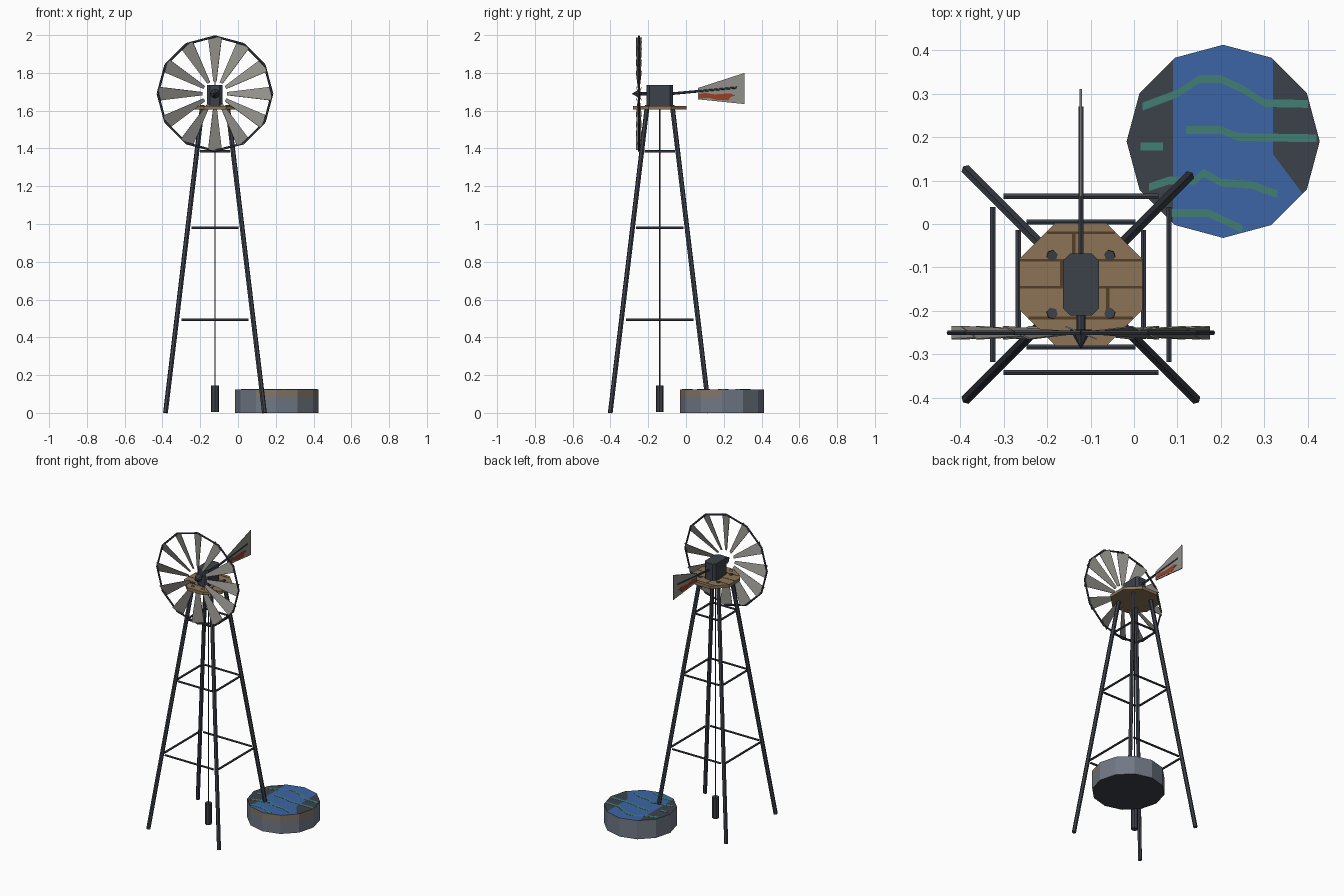
import bpy, bmesh, math
from mathutils import Matrix, Vector

cube = bpy.data.objects.get("Cube")
if cube:
    bpy.data.objects.remove(cube, do_unlink=True)


def material(name, r, g, b):
    lin = [(c / 255 / 12.92) if c < 11 else ((c / 255 + 0.055) / 1.055) ** 2.4 for c in (r, g, b)]
    mat = bpy.data.materials.new(name)
    mat.use_nodes = True
    mat.diffuse_color = (*lin, 1)
    mat.node_tree.nodes["Principled BSDF"].inputs["Base Color"].default_value = (*lin, 1)
    return mat


dark = material("dark iron", 60, 65, 74)
steel = material("galvanised steel", 146, 144, 138)
tank_grey = material("tank grey", 112, 120, 132)
tank_stain = material("tank stain", 130, 118, 104)
wood = material("plank wood", 140, 116, 86)
seam_brown = material("plank seam", 84, 62, 40)
water = material("water blue", 60, 101, 166)
algae = material("algae green", 66, 126, 116)
rust = material("rust red", 152, 64, 36)


def finish(name, bm, *mats):
    bmesh.ops.recalc_face_normals(bm, faces=bm.faces)
    mesh = bpy.data.meshes.new(name)
    bm.to_mesh(mesh)
    bm.free()
    for m in mats:
        mesh.materials.append(m)
    obj = bpy.data.objects.new(name, mesh)
    bpy.context.collection.objects.link(obj)
    return obj


def add_prism(bm, outline, low, high, matrix=Matrix()):
    """Extrude a 2D outline between two local heights."""
    base = [bm.verts.new(matrix @ Vector((x, y, low))) for x, y in outline]
    top = [bm.verts.new(matrix @ Vector((x, y, high))) for x, y in outline]
    bm.faces.new(base[::-1])
    bm.faces.new(top)
    n = len(base)
    for i in range(n):
        j = (i + 1) % n
        bm.faces.new((base[i], base[j], top[j], top[i]))


def prism(name, outline, low, high, mat, matrix=Matrix()):
    bm = bmesh.new()
    add_prism(bm, outline, low, high, matrix)
    return finish(name, bm, mat)


def add_bar(bm, a, b, radius, sides=6, end_radius=None):
    a, b = Vector(a), Vector(b)
    turn = (b - a).to_track_quat('Z', 'Y').to_matrix().to_4x4()
    bmesh.ops.create_cone(bm, cap_ends=True, segments=sides, radius1=radius,
                          radius2=radius if end_radius is None else end_radius,
                          depth=(b - a).length, matrix=Matrix.Translation((a + b) / 2) @ turn)


def bar(name, a, b, radius, mat, sides=6, end_radius=None):
    bm = bmesh.new()
    add_bar(bm, a, b, radius, sides, end_radius)
    return finish(name, bm, mat)


def ngon(n, radius, cx=0, cy=0, start=0):
    return [(cx + radius * math.cos(start + i * math.tau / n),
             cy + radius * math.sin(start + i * math.tau / n)) for i in range(n)]


def rect(x0, x1, y0, y1):
    return [(x0, y0), (x1, y0), (x1, y1), (x0, y1)]


CX, CY = -0.122, -0.139      # tower axis
DECK = 1.625                 # top of the platform
HUB = Vector((CX, -0.25, 1.69))

# Tower legs
foot, head = 0.262, 0.066
for sx, side in ((-1, "right"), (1, "left")):
    for sy, end in ((-1, "front"), (1, "back")):
        bar(f"{end}_{side}_leg", (CX + sx * foot, CY + sy * foot, 0),
            (CX + sx * head, CY + sy * head, DECK + 0.004), 0.013, dark)

# Cross braces, four per level
for level, (z, half) in enumerate(((0.493, 0.178), (0.98, 0.125), (1.385, 0.08))):
    off = foot + (head - foot) * z / DECK
    bm = bmesh.new()
    for s in (-1, 1):
        add_bar(bm, (CX - half, CY + s * off, z), (CX + half, CY + s * off, z), 0.007)
        add_bar(bm, (CX + s * off, CY - half, z), (CX + s * off, CY + half, z), 0.007)
    finish(f"braces_{level + 1}", bm, dark)

# Pump rod and pump
bar("pump_rod", (CX, CY, 0.14), (CX, CY, DECK - 0.01), 0.003, dark)
bar("pump_cylinder", (CX, CY, 0.004), (CX, CY, 0.145), 0.021, dark, 8)

# Octagonal platform with plank seams
prism("platform", ngon(8, 0.153, CX, CY, math.pi / 8), DECK - 0.02, DECK, wood)
bm = bmesh.new()
for y, half in ((-0.02, 0.078), (-0.083, 0.14), (-0.145, 0.141), (-0.216, 0.12)):
    add_prism(bm, rect(CX - half, CX + half, y - 0.003, y + 0.003), DECK, DECK + 0.001)
for x, y0, y1 in ((-0.138, -0.08, -0.023), (-0.166, -0.142, -0.086), (-0.06, -0.213, -0.148)):
    add_prism(bm, rect(x - 0.004, x + 0.004, y0, y1), DECK, DECK + 0.001)
finish("plank_seams", bm, seam_brown)

# Gearbox with chamfered upright corners
w, d, c = 0.041, 0.071, 0.016
half_box = [(w, -d + c), (w, d - c), (w - c, d), (-w + c, d)]
box = half_box + [(-x, -y) for x, y in half_box]
prism("gearbox", [(CX + x, CY + y) for x, y in box], DECK, 1.735, dark)

# Shaft and pointed hub
bar("wheel_shaft", HUB, HUB + Vector((0, 0.05, 0)), 0.01, dark, 8)
bar("hub_cone", HUB + Vector((0, 0.008, 0)), HUB - Vector((0, 0.036, 0)), 0.026, dark, 8, 0.001)

# Wheel: twelve pitched blades and a twelve-sided rim
wheel = Matrix.Translation(HUB) @ Matrix.Rotation(math.pi / 2, 4, 'X')
blade = [(0.065, -0.009), (0.297, -0.039), (0.297, 0.039), (0.065, 0.009)]
blades, rim = bmesh.new(), bmesh.new()
corners = [wheel @ Vector((x, y, 0)) for x, y in ngon(12, 0.303)]
for i in range(12):
    turn = Matrix.Rotation(i * math.tau / 12, 4, 'Z') @ Matrix.Rotation(math.radians(-22), 4, 'X')
    add_prism(blades, blade, -0.0015, 0.0015, wheel @ turn)
    add_bar(rim, corners[i - 1], corners[i], 0.006)
finish("wheel_blades", blades, steel)
finish("wheel_rim", rim, dark)

# Tail arm and vane with rusty streaks on both sides
bar("tail_arm", (CX, -0.075, 1.69), (CX, 0.27, 1.722), 0.007, dark)
side_on = Matrix(((0, 0, 1, CX), (1, 0, 0, 0), (0, 1, 0, 0), (0, 0, 0, 1)))
prism("tail_vane", [(0.063, 1.66), (0.31, 1.635), (0.31, 1.80), (0.063, 1.72)],
      -0.003, 0.003, steel, side_on)
streak = [(0.068, 1.664), (0.12, 1.668), (0.17, 1.656), (0.225, 1.655), (0.235, 1.672),
          (0.262, 1.68), (0.235, 1.692), (0.15, 1.686), (0.10, 1.694), (0.068, 1.688)]
prism("vane_rust", streak, -0.004, 0.004, rust, side_on)

# Water tank: stained upper wall, water surface with dark ends
TX, TY, TOP = 0.205, 0.19, 0.125
bm = bmesh.new()
add_prism(bm, ngon(12, 0.222, TX, TY), 0, TOP)


def cut(co, no, top_only):
    faces = [f for f in bm.faces if not top_only or f.calc_center_median().z > TOP - 0.001]
    edges = {e for f in faces for e in f.edges}
    verts = {v for f in faces for v in f.verts}
    bmesh.ops.bisect_plane(bm, geom=faces + list(edges) + list(verts), plane_co=co, plane_no=no)


slant = Vector((0.8, 0.6, 0))
corner = Vector((0.32, 0.16, TOP))
cut((0, 0, 0.082), (0, 0, 1), False)
cut((0.09, 0, 0), (1, 0, 0), True)
cut(corner, (1, 0, 0), True)
cut(corner, slant, True)
for f in bm.faces:
    p = f.calc_center_median()
    angle = math.degrees(math.atan2(p.y - TY, p.x - TX))
    if p.z > TOP - 0.001:
        dark_end = p.x < 0.09 or (p.x > 0.32 and (p - corner).dot(slant) > 0)
        f.material_index = 2 if dark_end else 3
    elif p.z < 0.001:
        f.material_index = 2
    else:
        f.material_index = 1 if p.z > 0.082 and -120 < angle < 0 else 0
finish("water_tank", bm, tank_grey, tank_stain, dark, water)

# Algae streaks floating on the water
paths = [
    [(0.02, 0.27), (0.1, 0.30), (0.15, 0.333), (0.2, 0.333), (0.25, 0.31), (0.3, 0.278), (0.4, 0.276)],
    [(0.12, 0.216), (0.2, 0.216), (0.24, 0.2), (0.42, 0.197)],
    [(0.035, 0.085), (0.08, 0.1), (0.14, 0.1), (0.16, 0.118), (0.2, 0.095), (0.27, 0.09), (0.33, 0.068)],
    [(0.08, 0.025), (0.17, 0.025), (0.25, -0.012)],
    [(0.015, 0.178), (0.067, 0.178)],
]
bm = bmesh.new()
for path in paths:
    up = [(x, y + 0.009) for x, y in path]
    down = [(x, y - 0.009) for x, y in path]
    add_prism(bm, down + up[::-1], TOP, TOP + 0.001)
finish("algae_streaks", bm, algae)
